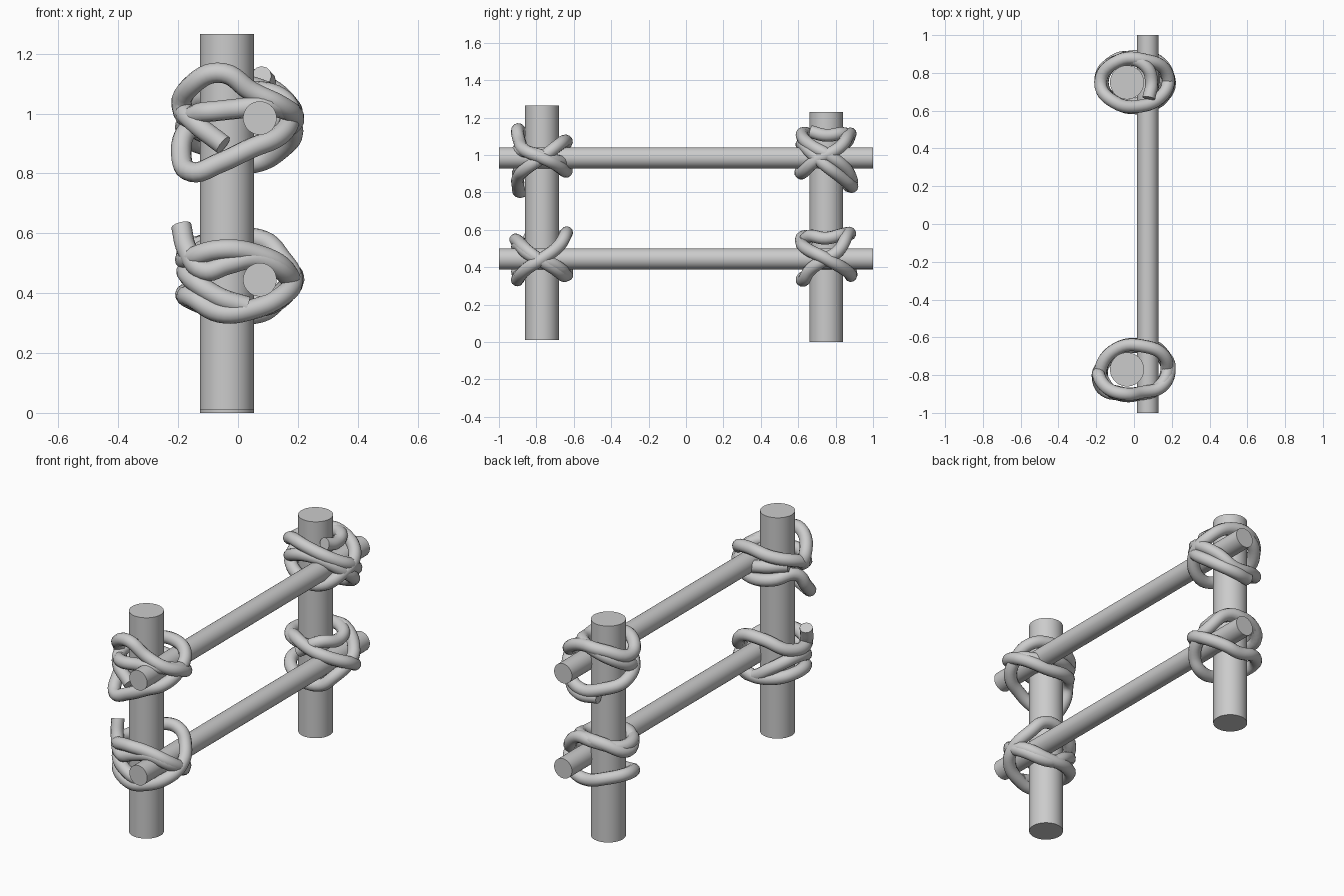
import bpy
from math import radians, sin, cos, pi

POST_X, RAIL_X = -0.037, 0.073
FRONT_Y, BACK_Y = -0.77, 0.75
LOW_Z, HIGH_Z = 0.445, 0.985


def smooth(ob):
    bpy.ops.object.select_all(action='DESELECT')
    ob.select_set(True)
    bpy.context.view_layer.objects.active = ob
    bpy.ops.object.shade_smooth_by_angle(angle=radians(40))


def pole(name, radius, length, centre, rot=(0, 0, 0)):
    bpy.ops.mesh.primitive_cylinder_add(vertices=48, radius=radius, depth=length,
                                        location=centre, rotation=rot)
    ob = bpy.context.object
    ob.name = name
    smooth(ob)


def lashing(name, y, z, path):
    """Rope through (angle around post, distance from post axis, height from rail)."""
    cu = bpy.data.curves.new(name, 'CURVE')
    cu.dimensions = '3D'
    cu.bevel_depth = 0.034
    cu.bevel_resolution = 4
    cu.resolution_u = 6
    cu.use_fill_caps = True
    sp = cu.splines.new('BEZIER')
    sp.bezier_points.add(len(path) - 1)
    for bp, (a, r, dz) in zip(sp.bezier_points, path):
        a = radians(a)
        tight = 0.93 if cos(a) < 0 else 1.0
        bp.co = (POST_X + r * cos(a) * tight, y + 0.87 * r * sin(a), z + dz)
        bp.handle_left_type = bp.handle_right_type = 'AUTO'
    ob = bpy.data.objects.new(name, cu)
    bpy.context.collection.objects.link(ob)
    bpy.ops.object.select_all(action='DESELECT')
    ob.select_set(True)
    bpy.context.view_layer.objects.active = ob
    bpy.ops.object.convert(target='MESH')
    smooth(bpy.context.object)


# Upright posts
pole("front_post", 0.09, 1.255, (POST_X, FRONT_Y, 0.6375))
pole("back_post", 0.09, 1.23, (POST_X, BACK_Y, 0.615))

# Horizontal rails
for name, z in (("lower_rail", LOW_Z), ("upper_rail", HIGH_Z)):
    pole(name, 0.056, 2.0, (RAIL_X, 0, z), (pi / 2, 0, 0))

# Rope lashings, one per joint
front_high = [(-95, .15, -.09), (-140, .16, -.01), (180, .15, .03), (110, .14, .07),
              (55, .17, .09), (25, .21, .06), (0, .21, 0), (-30, .20, -.06),
              (-60, .165, -.10), (-100, .15, -.15), (-135, .18, -.18), (-165, .17, -.12),
              (170, .14, -.04), (110, .14, -.06), (55, .17, -.07), (20, .215, -.03),
              (0, .225, 0), (-30, .21, .04), (-60, .16, .09), (-95, .15, .15),
              (-135, .16, .12), (-170, .16, .02), (-120, .16, .02), (-80, .15, .03),
              (-45, .19, .04), (0, .215, .01), (35, .19, -.02), (80, .14, 0),
              (150, .14, .02)]
lashing("front_upper_rope", FRONT_Y, HIGH_Z, front_high)

front_low = [(-165, .17, .18), (-150, .165, .10), (-120, .16, .03), (-90, .15, .05),
             (-55, .17, .07), (-20, .21, .02), (20, .21, -.03), (55, .175, -.08),
             (110, .14, -.08), (170, .14, -.06), (-140, .16, -.06), (-100, .15, -.11),
             (-60, .165, -.10), (-25, .21, -.05), (0, .22, 0), (30, .21, .07),
             (50, .19, .13), (90, .14, .13), (150, .14, .08), (-150, .16, .07),
             (-100, .16, .10), (-60, .165, .09), (-20, .21, .03), (20, .205, -.05),
             (60, .165, -.09), (110, .14, -.02), (170, .14, .03), (-140, .16, 0),
             (-100, .15, -.06), (-65, .16, -.09)]
lashing("front_lower_rope", FRONT_Y, LOW_Z, front_low)

back_low = [(-55, .15, .09), (-90, .14, .10), (-150, .14, .11), (150, .14, .11),
            (90, .14, .13), (50, .17, .13), (20, .21, .04), (0, .21, 0),
            (-30, .20, -.06), (-50, .175, -.11), (-100, .14, -.10), (180, .15, -.05),
            (120, .15, -.06), (70, .16, -.09), (45, .19, -.07), (0, .225, 0),
            (-35, .20, .05), (-65, .165, .08), (-110, .14, .12), (170, .15, .08),
            (110, .14, .13), (40, .15, .13), (0, .14, .11), (-50, .14, .12),
            (-100, .14, .05)]
lashing("back_lower_rope", BACK_Y, LOW_Z, back_low)

back_high = [(-40, .15, .14), (0, .13, .12), (45, .14, .13), (90, .14, .11),
             (150, .14, .05), (-160, .14, 0), (-110, .14, -.05), (-55, .18, -.08),
             (-15, .215, -.01), (20, .215, .05), (55, .165, .12), (110, .14, .12),
             (180, .15, .08), (-120, .14, .13), (-65, .16, .11), (-25, .20, .06),
             (5, .22, .01), (35, .21, -.06), (60, .18, -.12), (110, .14, -.10),
             (170, .15, -.05), (-130, .14, .03), (-60, .165, .07), (-5, .22, -.03),
             (30, .20, -.11), (60, .18, -.15), (100, .14, -.15)]
lashing("back_upper_rope", BACK_Y, HIGH_Z, back_high)
